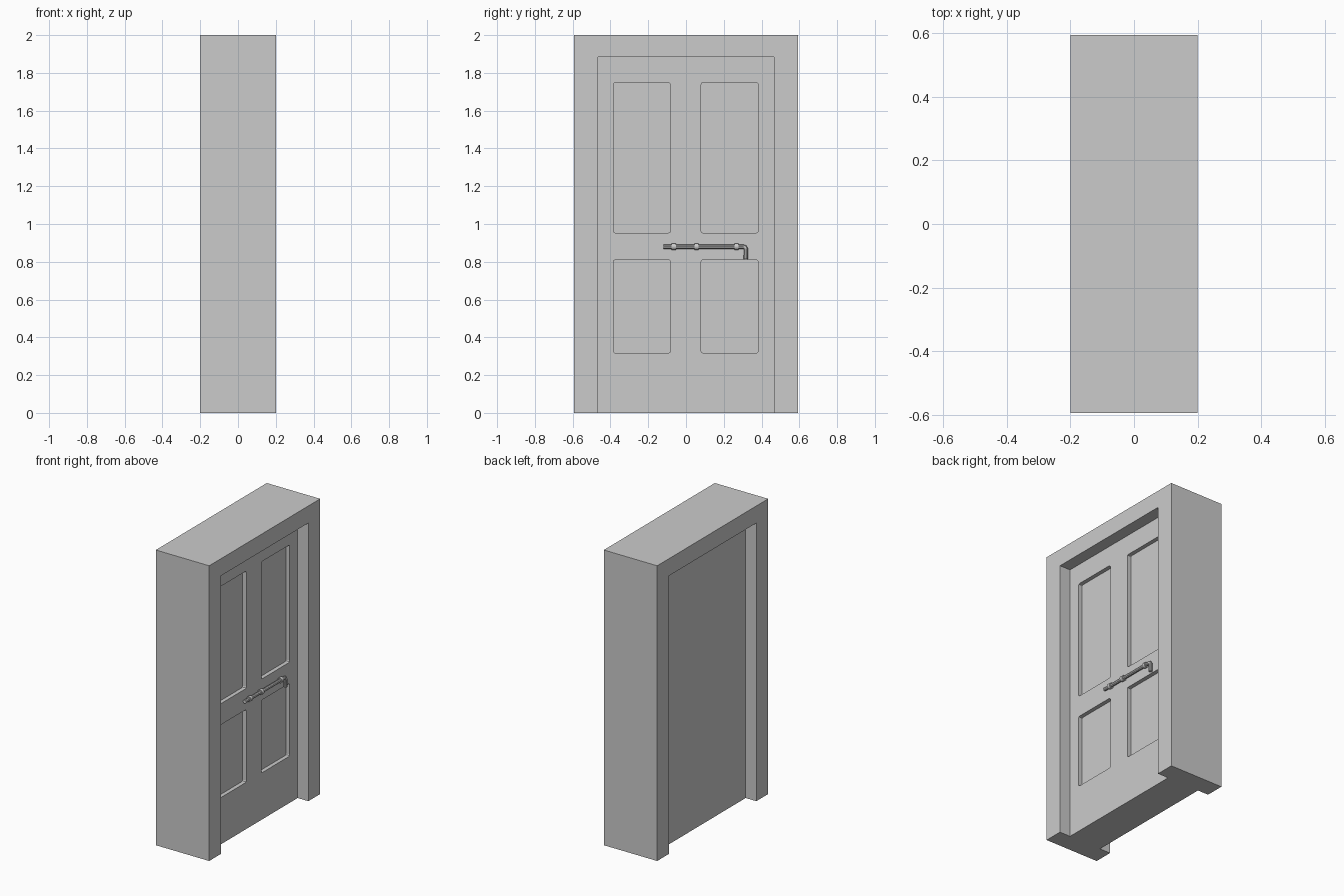
import bpy, bmesh
from mathutils import Vector, Matrix

cube = bpy.data.objects.get("Cube")
if cube:
    bpy.data.objects.remove(cube, do_unlink=True)

HALF_DEPTH, HALF_WIDTH, HEIGHT = 0.2, 0.594, 2.0
OPENING, HEAD = 0.467, 1.884      # opening half width and height
FACE = 0.12                       # door face distance from the middle
BOLT_X, BOLT_Z = 0.134, 0.88

grey = bpy.data.materials.new("light grey")
grey.use_nodes = True
grey.diffuse_color = (0.6, 0.6, 0.6, 1)
grey.node_tree.nodes["Principled BSDF"].inputs["Base Color"].default_value = (0.6, 0.6, 0.6, 1)


def finish(bm, name, smooth=False):
    bmesh.ops.recalc_face_normals(bm, faces=bm.faces[:])
    mesh = bpy.data.meshes.new(name)
    bm.to_mesh(mesh)
    bm.free()
    mesh.materials.append(grey)
    obj = bpy.data.objects.new(name, mesh)
    bpy.context.collection.objects.link(obj)
    if smooth:
        bpy.ops.object.select_all(action="DESELECT")
        obj.select_set(True)
        bpy.context.view_layer.objects.active = obj
        bpy.ops.object.shade_smooth_by_angle()
    return obj


def prism(name, outline, x0, x1):
    """Extrude a (y, z) outline along x."""
    bm = bmesh.new()
    face = bm.faces.new([bm.verts.new((x0, y, z)) for y, z in outline])
    grown = bmesh.ops.extrude_face_region(bm, geom=[face])
    moved = [v for v in grown["geom"] if isinstance(v, bmesh.types.BMVert)]
    bmesh.ops.translate(bm, verts=moved, vec=(x1 - x0, 0, 0))
    return finish(bm, name)


def rectangle(y0, y1, z0, z1, corner=0.0):
    if not corner:
        return [(y0, z0), (y1, z0), (y1, z1), (y0, z1)]
    c, k = corner, corner * 0.3
    return [(y0 + c, z0), (y1 - c, z0), (y1 - k, z0 + k), (y1, z0 + c),
            (y1, z1 - c), (y1 - k, z1 - k), (y1 - c, z1), (y0 + c, z1),
            (y0 + k, z1 - k), (y0, z1 - c), (y0, z0 + c), (y0 + k, z0 + k)]


# Deep surround, open at the bottom
W, P = HALF_WIDTH, OPENING
prism("door_frame", [(-W, 0), (-P, 0), (-P, HEAD), (P, HEAD), (P, 0),
                     (W, 0), (W, HEIGHT), (-W, HEIGHT)], -HALF_DEPTH, HALF_DEPTH)

# Door leaf with four sunken panels on one face
door = prism("door_leaf", rectangle(-P, P, 0, HEAD), -FACE, FACE)
for side, y0 in (("right", -0.385), ("left", 0.08)):
    for level, z0, z1 in (("upper", 0.953, 1.748), ("lower", 0.317, 0.81)):
        cutter = prism(f"{side}_{level}_panel_cutter",
                       rectangle(y0, y0 + 0.302, z0, z1, 0.01), FACE - 0.027, FACE + 0.05)
        cutter.hide_render = True
        cutter.hide_viewport = True
        cut = door.modifiers.new(f"{side}_{level}_panel", "BOOLEAN")
        cut.operation, cut.solver, cut.object = "DIFFERENCE", "EXACT", cutter

# Sliding bolt, bent down at its end to make the handle
curve = bpy.data.curves.new("bolt_path", "CURVE")
curve.dimensions = "3D"
curve.bevel_depth, curve.bevel_resolution = 0.012, 3
curve.use_fill_caps = True
path = curve.splines.new("POLY")
points = [(-0.12, BOLT_Z), (0.302, BOLT_Z), (0.312, BOLT_Z - 0.003),
          (0.317, BOLT_Z - 0.012), (0.317, 0.815)]
path.points.add(len(points) - 1)
for point, (y, z) in zip(path.points, points):
    point.co = (BOLT_X, y, z, 1)
helper = bpy.data.objects.new("bolt_path", curve)
bm = bmesh.new()
bpy.context.collection.objects.link(helper)
bm.from_mesh(helper.to_mesh())
helper.to_mesh_clear()
bpy.data.objects.remove(helper)
finish(bm, "sliding_bolt", True)

# Straps that hold the bolt to the door
for name, y in (("first", -0.065), ("middle", 0.055), ("last", 0.267)):
    bm = bmesh.new()
    turn = Matrix.Translation(Vector((BOLT_X, y, BOLT_Z))) @ Matrix.Rotation(1.5708, 4, "X")
    bmesh.ops.create_cone(bm, cap_ends=True, segments=16, radius1=0.018,
                          radius2=0.018, depth=0.022, matrix=turn)
    finish(bm, f"{name}_bolt_strap", True)
